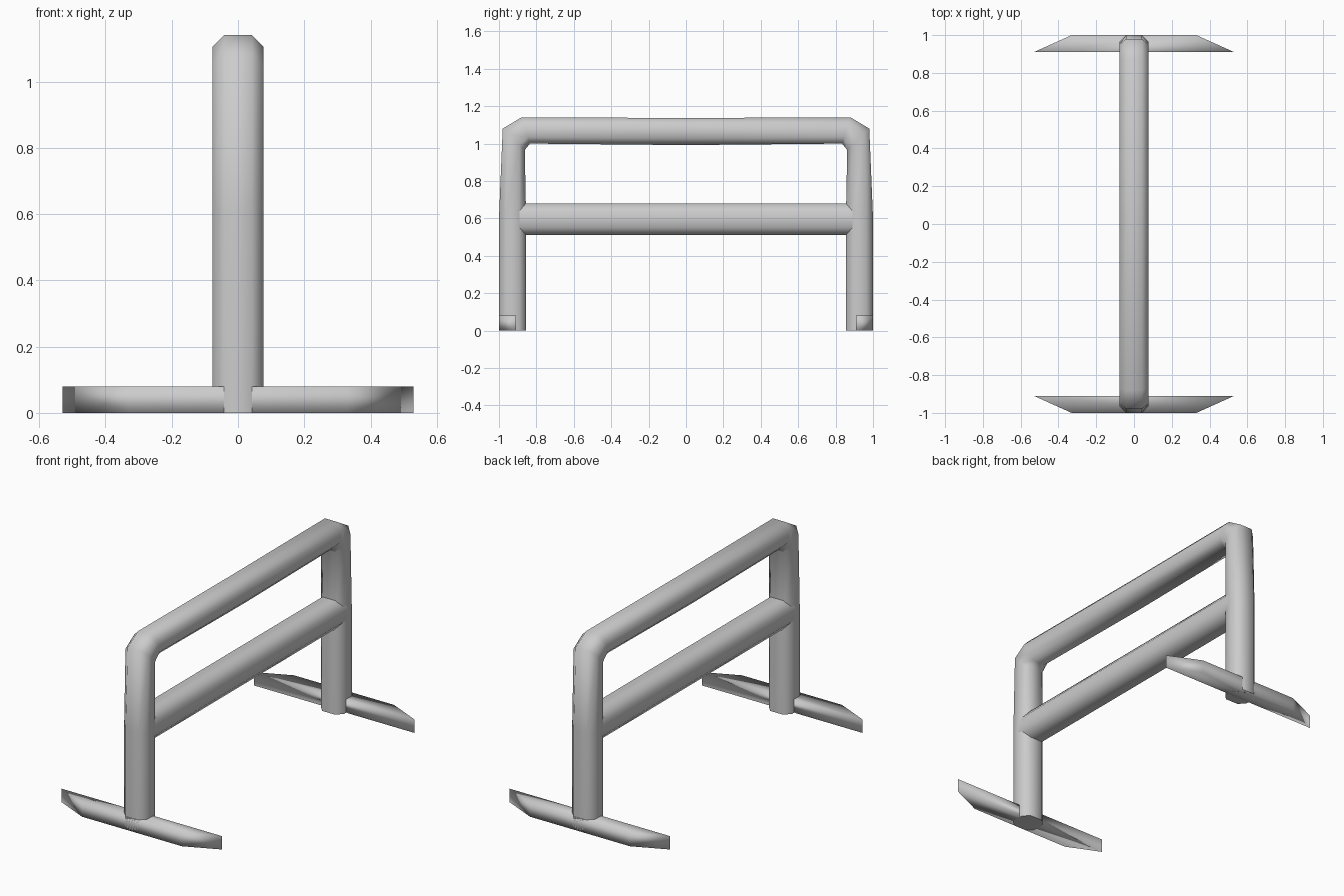
import bpy, bmesh
from math import radians

if "Cube" in bpy.data.objects:
    bpy.data.objects.remove(bpy.data.objects["Cube"])


def finish(name, bm, angle):
    bmesh.ops.recalc_face_normals(bm, faces=bm.faces)
    mesh = bpy.data.meshes.new(name)
    bm.to_mesh(mesh)
    bm.free()
    ob = bpy.data.objects.new(name, mesh)
    bpy.context.collection.objects.link(ob)
    bpy.ops.object.select_all(action='DESELECT')
    ob.select_set(True)
    bpy.context.view_layer.objects.active = ob
    bpy.ops.object.shade_smooth_by_angle(angle=radians(angle))
    return ob


# Rounded eight-sided section: (x, position between inner and outer side)
HALF, FLAT = 0.077, 0.042
OCTAGON = [(FLAT, -1), (HALF, -.5), (HALF, .5), (FLAT, 1),
           (-FLAT, 1), (-HALF, .5), (-HALF, -.5), (-FLAT, -1)]


def loft(name, sections):
    """Tube through sections given as (inner y, inner z, outer y, outer z)."""
    bm = bmesh.new()
    rings = []
    for iy, iz, oy, oz in sections:
        rings.append([bm.verts.new((x, iy + (oy - iy) * (t + 1) / 2,
                                    iz + (oz - iz) * (t + 1) / 2))
                      for x, t in OCTAGON])
    n = len(OCTAGON)
    for a, b in zip(rings, rings[1:]):
        for i in range(n):
            j = (i + 1) % n
            bm.faces.new((a[i], a[j], b[j], b[i]))
    bm.faces.new(rings[0])
    bm.faces.new(rings[-1])
    return finish(name, bm, 65)


# Bent frame: two uprights and the top rail in one tube
half = [(.855, 0, 1, 0), (.855, .6, 1, .6),
        (.862, .965, .98, 1.08), (.835, 1.0, .88, 1.14)]
mirrored = [(-a, b, -c, d) for a, b, c, d in reversed(half)]
loft("arched_frame", half + [(0, .992, 0, 1.137)] + mirrored)

# Lower crossbar, ends buried in the uprights
loft("crossbar", [(y, .51, y, .68) for y in (-.92, 0, .92)])


# Feet: tapered bars, wide on the inner side
def foot(name, side):
    bm = bmesh.new()
    outline = [(-.53, .91), (.53, .91), (.33, 1), (-.33, 1)]
    base = bm.faces.new([bm.verts.new((x, side * y, 0)) for x, y in outline])
    top = bmesh.ops.extrude_face_region(bm, geom=[base], use_keep_orig=True)
    bmesh.ops.translate(bm, vec=(0, 0, .08), verts=[
        v for v in top["geom"] if isinstance(v, bmesh.types.BMVert)])
    finish(name, bm, 100)


foot("front_foot", -1)
foot("back_foot", 1)
